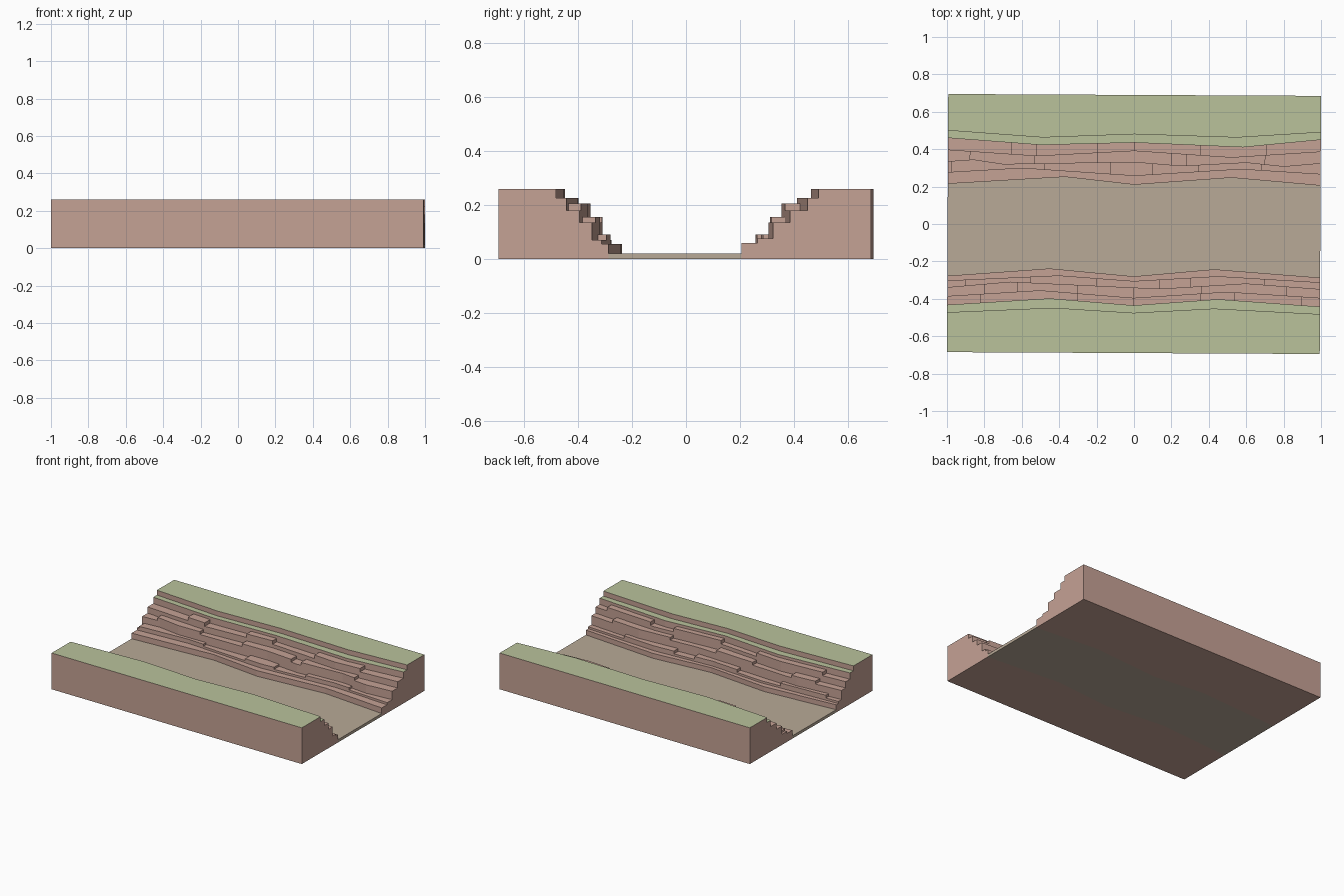
import bpy, bmesh
from mathutils import Matrix

if "Cube" in bpy.data.objects:
    bpy.data.objects.remove(bpy.data.objects["Cube"])

TILT = Matrix.Rotation(-0.005, 4, 'Z')
HALF, EDGE = 0.9965, 0.69


def material(name, rgb):
    m = bpy.data.materials.new(name)
    m.diffuse_color = (*rgb, 1)
    m.use_nodes = True
    m.node_tree.nodes["Principled BSDF"].inputs["Base Color"].default_value = m.diffuse_color
    return m


ROCK = material("rock", (0.56, 0.36, 0.30))
GRASS = material("grass", (0.49, 0.54, 0.33))
SAND = material("sand", (0.48, 0.40, 0.31))


def finish(name, bm, mats, grass_above=None):
    bmesh.ops.recalc_face_normals(bm, faces=bm.faces)
    for f in bm.faces:
        if grass_above and f.normal.z > 0.9 and f.calc_center_median().z > grass_above:
            f.material_index = 1
    bm.transform(TILT)
    me = bpy.data.meshes.new(name)
    bm.to_mesh(me)
    bm.free()
    for m in mats:
        me.materials.append(m)
    ob = bpy.data.objects.new(name, me)
    bpy.context.collection.objects.link(ob)


def y_at(line, x):
    for (x0, y0), (x1, y1) in zip(line, line[1:]):
        if x <= x1:
            return y0 + (y1 - y0) * (x - x0) / (x1 - x0)
    return line[-1][1]


def loft(bm, xs, section):
    # skin closed cross-sections along x and cap both ends
    rings = [[bm.verts.new((x, y, z)) for y, z in section(x)] for x in xs]
    n = len(rings[0])
    for a, b in zip(rings, rings[1:]):
        for i in range(n):
            j = (i + 1) % n
            bm.faces.new((a[i], a[j], b[j], b[i]))
    bm.faces.new(rings[0])
    bm.faces.new(rings[-1])


def stations(lines, x0=-HALF, x1=HALF):
    inner = {x for l in lines for x, _ in l if x0 < x < x1}
    return [x0] + sorted(inner) + [x1]


def zigzag(xl, xr, ys):
    return list(zip((-HALF, xl, 0, xr, HALF), ys))


def bank(name, s, lines, heights, blocks):
    # terraced bank
    def section(x):
        pts, z = [], 0
        for line, top in zip(lines, heights):
            y = s * y_at(line, x)
            pts += [(y, z), (y, top)]
            z = top
        return pts + [(s * EDGE, z), (s * EDGE, 0)]
    bm = bmesh.new()
    loft(bm, stations(lines), section)
    finish(name + "_bank", bm, (ROCK, GRASS), 0.215)

    # loose strata slabs lying on the ledges
    bm = bmesh.new()
    for i, top, spans in blocks:
        lo, hi = lines[i], lines[i + 1]
        for x0, x1 in spans:
            def slab(x):
                a, b = s * y_at(lo, x), s * y_at(hi, x)
                z = heights[i] - 0.002
                return [(a, z), (a, top), (b, top), (b, z)]
            loft(bm, stations((lo, hi), x0, x1), slab)
    finish(name + "_ledge_slabs", bm, (ROCK,))


# distances of each stratum edge from the centre, bottom to top
back = [
    zigzag(-.37, .52, (.21, .25, .21, .25, .21)),
    zigzag(-.60, .57, (.27, .295, .257, .295, .27)),
    [(-HALF, .328), (-.86, .338), (-.7, .315), (0, .33), (.25, .31),
     (.6, .33), (.8, .31), (HALF, .328)],
    zigzag(-.52, .52, (.39, .36, .39, .357, .39)),
    zigzag(-.50, .58, (.455, .42, .435, .413, .455)),
    zigzag(-.49, .55, (.495, .46, .48, .465, .495)),
]
front = [
    zigzag(-.45, .43, (.282, .24, .28, .24, .282)),
    zigzag(-.40, .45, (.307, .277, .305, .277, .307)),
    [(-HALF, .343), (-.66, .312), (0, .34), (.15, .345), (.6, .315), (HALF, .343)],
    zigzag(-.50, .50, (.39, .357, .395, .36, .39)),
    zigzag(-.45, .45, (.437, .40, .435, .40, .437)),
    zigzag(-.43, .43, (.477, .45, .475, .45, .477)),
]

bank("back", 1, back, (.06, .075, .135, .18, .225, .26), [
    (1, .09, [(-.98, -.48), (-.13, .10), (.34, .68)]),
    (2, .155, [(-.88, -.53), (-.2, .2), (.28, .7)]),
    (3, .205, [(-.66, -.52), (-.2, 0), (.35, .71)]),
])
bank("front", -1, front, (.055, .07, .135, .18, .225, .26), [
    (1, .09, [(-.9, -.55), (-.2, .14), (.3, .7)]),
    (2, .155, [(-.8, -.62), (-.3, 0), (.36, .82)]),
    (3, .205, [(-.82, -.3), (0, .36), (.54, .9)]),
])

# dry river bed between the banks
bm = bmesh.new()
loft(bm, stations((back[0], front[0])), lambda x: [
    (-y_at(front[0], x), 0), (-y_at(front[0], x), .02),
    (y_at(back[0], x), .02), (y_at(back[0], x), 0)])
finish("river_bed", bm, (SAND,))
